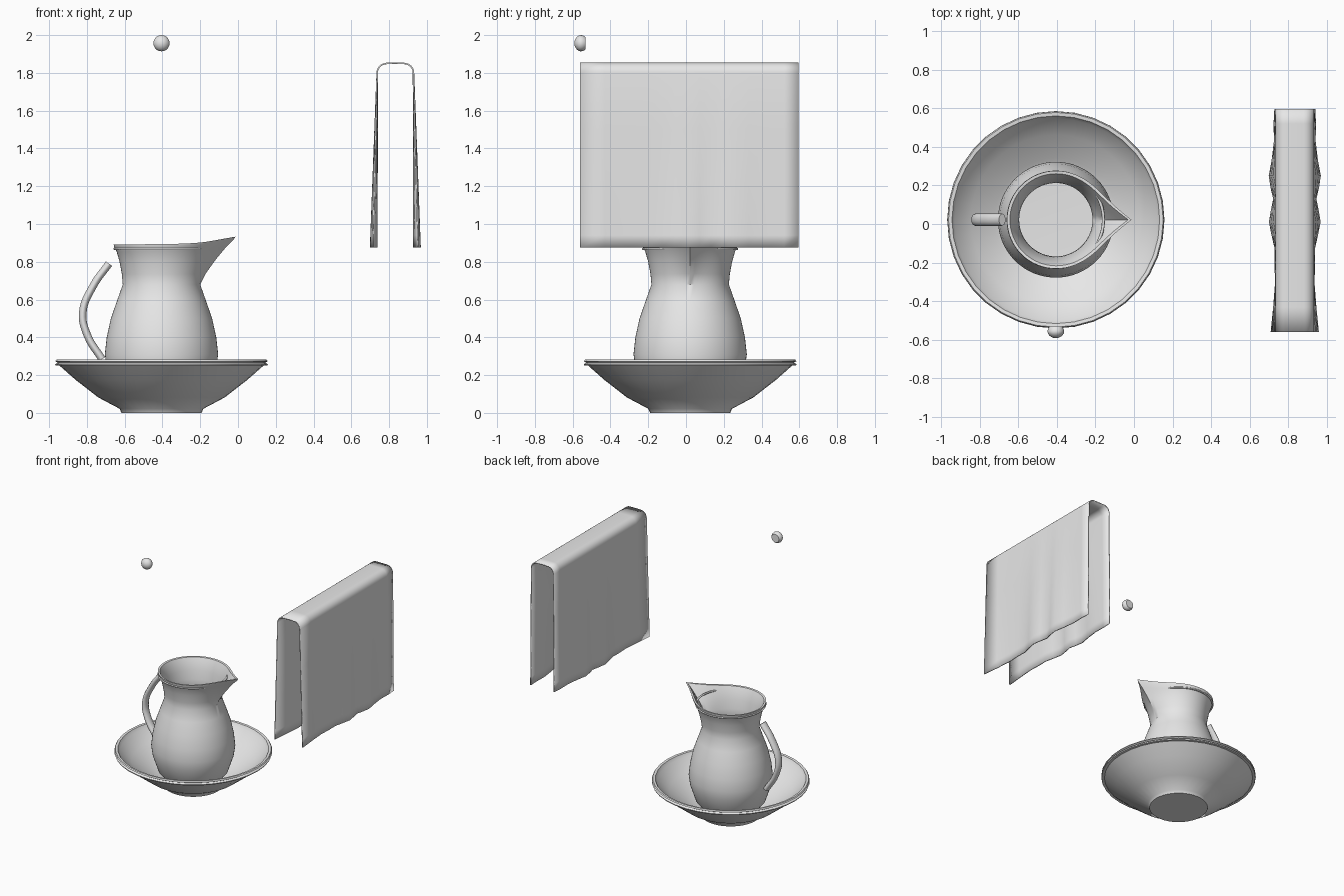
import bpy, bmesh, math

if "Cube" in bpy.data.objects:
    bpy.data.objects.remove(bpy.data.objects["Cube"])

mat = bpy.data.materials.new("plain grey")
mat.diffuse_color = (0.8, 0.8, 0.8, 1)
mat.use_nodes = True
mat.node_tree.nodes["Principled BSDF"].inputs["Base Color"].default_value = mat.diffuse_color
CX, CY = -0.405, 0.022


def finish(bm, name, loc=(0, 0, 0), angle=40, recalc=True):
    if recalc:
        bmesh.ops.recalc_face_normals(bm, faces=bm.faces)
    me = bpy.data.meshes.new(name)
    bm.to_mesh(me)
    bm.free()
    me.shade_smooth()
    me.set_sharp_from_angle(angle=math.radians(angle))
    me.materials.append(mat)
    ob = bpy.data.objects.new(name, me)
    ob.location = loc
    bpy.context.collection.objects.link(ob)
    return ob


def lathe(profile, steps, closed=False):
    """Revolve (radius, height) points about z."""
    bm = bmesh.new()
    vs = [bm.verts.new((r, 0, z)) for r, z in profile]
    pairs = list(zip(vs, vs[1:] + vs[:1])) if closed else list(zip(vs, vs[1:]))
    es = [bm.edges.new(p) for p in pairs]
    bmesh.ops.spin(bm, geom=vs + es, axis=(0, 0, 1), cent=(0, 0, 0),
                   angle=2 * math.pi, steps=steps)
    bmesh.ops.remove_doubles(bm, verts=bm.verts, dist=1e-5)
    return bm


# Wash bowl with a double-ridged lip
bowl = [(0, 0), (.212, 0), (.222, .022), (.335, .082), (.455, .175), (.54, .25),
        (.56, .25), (.563, .258), (.55, .266), (.562, .273), (.556, .282),
        (.538, .28), (.525, .256), (.44, .185), (.32, .1), (.2, .04), (0, .035)]
finish(lathe(bowl, 36), "wash_bowl", (CX, CY, 0))

# Pitcher, with the wall pulled out into a pointed spout towards +x
pitcher = [(0, .06), (.2, .06), (.25, .12), (.29, .24), (.3, .31), (.29, .4),
           (.268, .5), (.235, .595), (.205, .68), (.21, .735), (.222, .8),
           (.238, .855), (.252, .88), (.253, .892), (.238, .89),
           (.222, .855), (.207, .8), (.196, .735), (.19, .68), (.218, .595),
           (.252, .5), (.274, .4), (.284, .31), (.275, .24), (.235, .13),
           (.19, .08), (0, .075)]
bm = lathe(pitcher, 64)
for v in bm.verts:
    t = (v.co.z - .68) / .21
    r = math.hypot(v.co.x, v.co.y)
    if t > 0 and r > 1e-4:
        a = abs(math.degrees(math.atan2(v.co.y, v.co.x)))
        k = 1 + .137 * t ** 1.3 * math.exp(-a / 16) / r
        v.co.x *= k
        v.co.y *= k
        v.co.z += .04 * t * t * math.exp(-a / 28)
finish(bm, "pitcher", (CX, CY, 0))

# Thin ring under the pitcher rim
ring = [(.247 + .008 * math.cos(i * math.pi / 4), .868 + .006 * math.sin(i * math.pi / 4))
        for i in range(8)]
finish(lathe(ring, 48, closed=True), "pitcher_ring", (CX, CY, 0), 60)

# Handle: oval tube along a curved path
cu = bpy.data.curves.new("handle", 'CURVE')
cu.dimensions = '3D'
cu.bevel_depth = .021
cu.bevel_resolution = 3
cu.resolution_u = 6
cu.use_fill_caps = True
path = [(-.683, .79), (-.765, .675), (-.822, .53), (-.797, .41), (-.72, .285)]
sp = cu.splines.new('BEZIER')
sp.bezier_points.add(len(path) - 1)
for p, (x, z) in zip(sp.bezier_points, path):
    p.co = (x, 0, z)
    p.handle_left_type = p.handle_right_type = 'AUTO'
cu.materials.append(mat)
handle = bpy.data.objects.new("handle", cu)
handle.location.y = CY
handle.scale.y = 1.5
bpy.context.collection.objects.link(handle)
bpy.context.view_layer.objects.active = handle
handle.select_set(True)
bpy.ops.object.convert(target='MESH')

# Round knob facing the front with a flat back
knob = [(0, 0), (.012, .001), (.024, .006), (.034, .014), (.041, .024), (.043, .033),
        (.042, .042), (.038, .052), (.032, .06), (0, .06)]
ob = finish(lathe(knob, 20), "knob", (CX, -.591, 1.957), 50)
ob.rotation_euler.x = -math.pi / 2

# Folded towel: an arch-shaped sheet whose hanging sides flare into ripples
flare = [(-.56, .025), (-.43, .012), (-.3, .002), (-.2, .006), (-.13, .004),
         (-.06, .02), (.01, .034), (.07, .024), (.13, .012), (.19, .026),
         (.25, .035), (.33, .02), (.43, .008), (.52, .01), (.596, .006)]
half = [(.096, z) for z in (.875, .94, 1.02, 1.2, 1.5, 1.8)]
half += [(.046 + .05 * math.cos(a), 1.8 + .05 * math.sin(a))
         for a in (math.pi * i / 12 for i in range(1, 7))]
section = half + [(-x, z) for x, z in reversed(half)]
bm = bmesh.new()
rows = []
for y, w in flare:
    rows.append([bm.verts.new((x + math.copysign(w * max(0, 1.8 - z) / .925, x), y, z))
                 for x, z in section])
for a, b in zip(rows, rows[1:]):
    for i in range(len(section) - 1):
        bm.faces.new((a[i], a[i + 1], b[i + 1], b[i]))
towel = finish(bm, "towel", (.833, 0, 0), 50)
sol = towel.modifiers.new("thickness", 'SOLIDIFY')
sol.thickness = .008
sol.offset = 0
